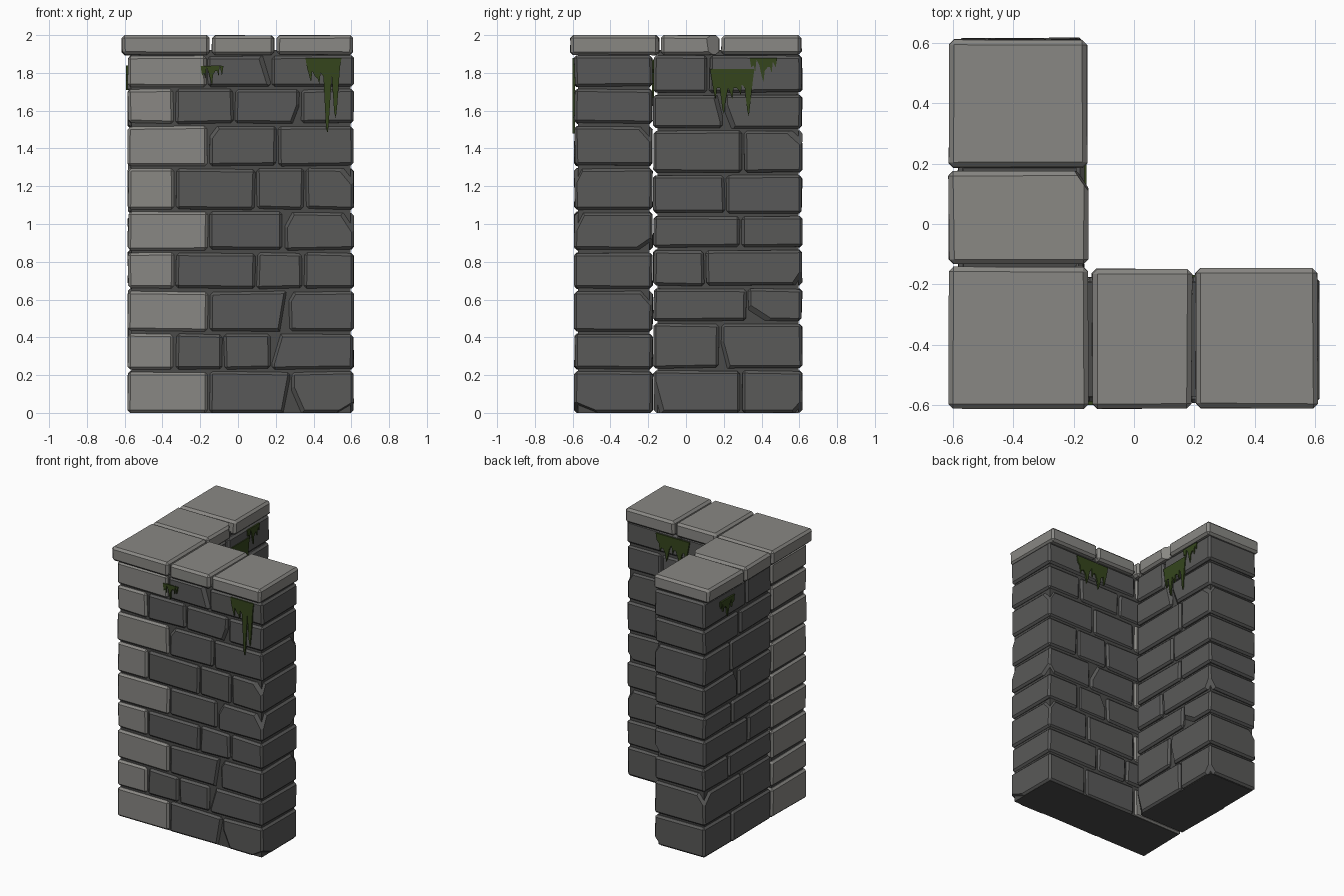
import bpy, bmesh, random
from mathutils import Vector

if "Cube" in bpy.data.objects:
    bpy.data.objects.remove(bpy.data.objects["Cube"])

random.seed(4)


def material(name, col):
    m = bpy.data.materials.new(name)
    m.diffuse_color = (*col, 1)
    m.use_nodes = True
    m.node_tree.nodes["Principled BSDF"].inputs["Base Color"].default_value = m.diffuse_color
    return m


STONE = material("dark_stone", (0.10, 0.10, 0.098))
PALE = material("pale_stone", (0.25, 0.245, 0.23))
MORTAR = material("mortar", (0.07, 0.07, 0.068))
MOSS = material("moss", (0.035, 0.06, 0.012))


def finish(bm, name, mat):
    bmesh.ops.recalc_face_normals(bm, faces=bm.faces[:])
    me = bpy.data.meshes.new(name)
    bm.to_mesh(me)
    bm.free()
    me.materials.append(mat)
    ob = bpy.data.objects.new(name, me)
    bpy.context.collection.objects.link(ob)


def block(name, xs, ys, zs, mat, bevel=0.014, wobble=0.004, chips=()):
    """Bevelled, slightly irregular box; each chip slices off one corner."""
    lo, hi = Vector((xs[0], ys[0], zs[0])), Vector((xs[1], ys[1], zs[1]))
    mid, half = (lo + hi) / 2, (hi - lo) / 2
    bm = bmesh.new()
    bmesh.ops.create_cube(bm, size=2)
    for v in bm.verts:
        v.co = Vector([mid[i] + v.co[i] * half[i] + random.uniform(-wobble, wobble) for i in range(3)])
        v.co.z = min(max(v.co.z, 0), 2)
    if bevel:
        bmesh.ops.bevel(bm, geom=bm.edges[:], offset=bevel, segments=1, profile=0.5, affect='EDGES')
    for sign, size in chips:
        corner = Vector([mid[i] + sign[i] * half[i] for i in range(3)])
        normal = Vector([sign[i] / size[i] for i in range(3)])
        point = corner - Vector((sign[0] * size[0], 0, 0))
        cut = bmesh.ops.bisect_plane(bm, geom=bm.verts[:] + bm.edges[:] + bm.faces[:], plane_co=point,
                                     plane_no=normal.normalized(), clear_outer=True)
        edges = [e for e in cut["geom_cut"] if isinstance(e, bmesh.types.BMEdge)]
        if edges:
            bmesh.ops.holes_fill(bm, edges=edges, sides=0)
    finish(bm, name, mat)


def spans(start, joints, end, gap=0.012):
    cuts = [start] + joints + [end]
    n = len(cuts) - 1
    return [(cuts[i] + (gap / 2 if i else 0), cuts[i + 1] - (gap / 2 if i < n - 1 else 0)) for i in range(n)]


# mortar cores, leaving a narrow slit between the two arms
block("front_core", (-0.565, 0.595), (-0.572, -0.192), (0, 1.92), MORTAR, 0, 0)
block("side_core", (-0.565, -0.19), (-0.152, 0.595), (0, 1.92), MORTAR, 0, 0)

# front arm courses: bed heights, vertical joints, chipped corners
front_z = [0.225, 0.425, 0.65, 0.855, 1.07, 1.3, 1.525, 1.72]
front_joints = [[-0.155, 0.28], [-0.335, -0.08, 0.175], [-0.155, 0.265], [-0.335, 0.095, 0.345],
                [-0.155, 0.24], [-0.335, 0.095, 0.355], [-0.155, 0.21], [-0.335, -0.02, 0.33],
                [-0.165, 0.175]]
front_chips = {
    (0, 1): [((1, -1, -1), (0.05, 0.06, 0.25))], (0, 2): [((-1, -1, -1), (0.07, 0.06, 0.16)),
                                                         ((1, -1, -1), (0.1, 0.15, 0.06))],
    (1, 3): [((-1, -1, 1), (0.06, 0.07, 0.2))], (2, 1): [((1, -1, -1), (0.05, 0.07, 0.3))],
    (2, 2): [((-1, -1, 1), (0.04, 0.05, 0.07)), ((1, 1, 1), (0.06, 0.08, 0.09))],
    (4, 2): [((-1, -1, 1), (0.06, 0.06, 0.11)), ((1, -1, 1), (0.08, 0.06, 0.12)),
             ((1, 1, -1), (0.06, 0.1, 0.07))],
    (4, 1): [((1, 1, 1), (0.08, 0.06, 0.15))], (5, 3): [((1, -1, 1), (0.08, 0.05, 0.1))],
    (6, 1): [((-1, -1, 1), (0.06, 0.05, 0.08))], (6, 2): [((1, 1, 1), (0.06, 0.09, 0.1))],
    (7, 2): [((1, -1, -1), (0.05, 0.06, 0.13))], (8, 1): [((1, -1, 1), (0.06, 0.05, 0.2))],
    (3, 2): [((-1, 1, 1), (0.06, 0.05, 0.12))],
}
for r, ((z0, z1), joints) in enumerate(zip(spans(0, front_z, 1.89, 0.016), front_joints)):
    for c, xs in enumerate(spans(-0.582, joints, 0.612)):
        block("corner_brick" if c == 0 else "front_brick", xs, (-0.59, -0.179), (z0, z1),
              STONE if c else PALE, chips=front_chips.get((r, c), ()))

# side arm courses
side_z = [0.23, 0.48, 0.665, 0.87, 1.05, 1.265, 1.5, 1.69]
side_joints = [[0.29], [0.18], [0.325], [0.1], [0.29], [0.21], [0.3], [0.2], [0.12]]
side_chips = {
    (0, 0): [((1, -1, -1), (0.05, 0.06, 0.22))], (0, 1): [((1, 1, -1), (0.06, 0.06, 0.07))],
    (1, 1): [((1, -1, -1), (0.06, 0.05, 0.2)), ((-1, 1, 1), (0.07, 0.09, 0.09))],
    (2, 1): [((1, -1, -1), (0.06, 0.14, 0.09))], (3, 1): [((1, 1, -1), (0.06, 0.06, 0.09))],
    (5, 1): [((-1, -1, 1), (0.06, 0.06, 0.12))], (6, 1): [((1, 1, 1), (0.05, 0.09, 0.08))],
    (7, 0): [((1, 1, 1), (0.05, 0.05, 0.2))], (7, 1): [((1, -1, -1), (0.05, 0.06, 0.15))],
}
for r, ((z0, z1), joints) in enumerate(zip(spans(0, side_z, 1.89, 0.016), side_joints)):
    for c, ys in enumerate(spans(-0.172, joints, 0.614)):
        block("side_brick", (-0.582, -0.168), ys, (z0, z1), STONE, chips=side_chips.get((r, c), ()))

# cap slabs: corner, two along the front, two along the side
for xs, ys, chips in [((-0.614, -0.152), (-0.612, -0.142), ()),
                      ((-0.139, 0.192), (-0.612, -0.148), ()),
                      ((0.203, 0.609), (-0.612, -0.146), ()),
                      ((-0.614, -0.152), (-0.133, 0.174), [((1, 1, 1), (0.045, 0.065, 0.5))]),
                      ((-0.614, -0.154), (0.187, 0.612), ())]:
    block("cap_slab", xs, ys, (1.895, 2.0), PALE, 0.016, 0.003, chips)


def moss(name, place, u0, u1, top, tips):
    """Thin ragged patch; place(u, z, depth) puts it on a wall face."""
    w = (u1 - u0) / len(tips)
    pts = [(u0 - 0.008, top), (u0, top - 0.05)]
    for i, tip in enumerate(tips):
        u = u0 + i * w
        pts += [(u + 0.3 * w, tip + 0.03), (u + 0.5 * w, tip), (u + 0.65 * w, tip + 0.06)]
        if i < len(tips) - 1:
            pts.append((u + w, max(tip, tips[i + 1], top - 0.13) + 0.03))
    pts += [(u1, top - 0.05), (u1 + 0.008, top)]
    bm = bmesh.new()
    face = bm.faces.new([bm.verts.new(place(u, z, 0)) for u, z in pts])
    ext = bmesh.ops.extrude_face_region(bm, geom=[face], use_keep_orig=True)
    shift = place(0, 0, 0.012) - place(0, 0, 0)
    bmesh.ops.translate(bm, vec=shift, verts=[v for v in ext["geom"] if isinstance(v, bmesh.types.BMVert)])
    finish(bm, name, MOSS)


# moss hanging below the caps
def front(u, z, d): return Vector((u, -0.588 - d, z))
def back(u, z, d): return Vector((u, -0.181 + d, z))
def inner(u, z, d): return Vector((-0.17 + d, u, z))
def outer(u, z, d): return Vector((-0.58 - d, u, z))


moss("front_moss", front, 0.365, 0.54, 1.88, [1.75, 1.74, 1.48, 1.56])
moss("front_moss_small", front, -0.19, -0.085, 1.835, [1.77, 1.73, 1.78])
moss("inner_moss", inner, 0.135, 0.355, 1.82, [1.66, 1.58, 1.66, 1.68, 1.57])
moss("inner_moss_small", inner, 0.345, 0.475, 1.88, [1.81, 1.75, 1.8])
moss("back_moss", back, 0.10, 0.36, 1.87, [1.72, 1.67, 1.75, 1.68, 1.74])
moss("outer_moss", outer, 0.28, 0.43, 1.84, [1.76, 1.71, 1.76])
